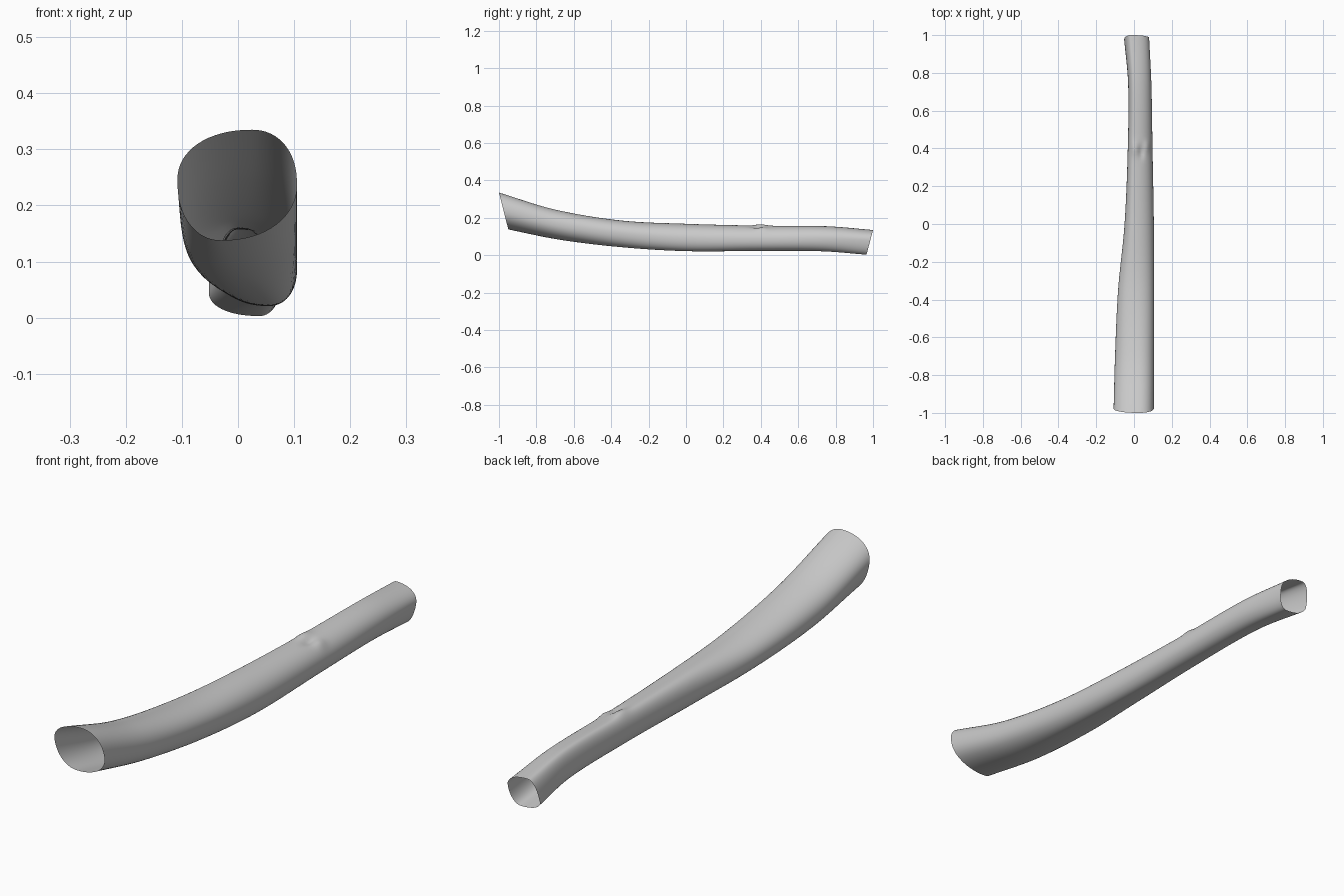
import bpy
import bmesh
import math

RINGS = 120
SEGMENTS = 64

# Each station: position along the tube, then the four extremes of its section
STATIONS = [
    dict(along=-1.0, left=(-.108, .245), right=(.105, .24), top=(.025, .335), bottom=(-.03, .138)),
    dict(along=-.7, left=(-.10, .16), right=(.105, .165), top=(.02, .244), bottom=(.0, .083)),
    dict(along=-.35, left=(-.084, .12), right=(.105, .115), top=(.01, .186), bottom=(.04, .043)),
    dict(along=0.0, left=(-.05, .10), right=(.105, .085), top=(.0, .168), bottom=(.055, .022)),
    dict(along=.4, left=(-.033, .095), right=(.098, .08), top=(.0, .158), bottom=(.045, .023)),
    dict(along=.75, left=(-.031, .08), right=(.092, .085), top=(.0, .155), bottom=(.04, .021)),
    dict(along=1.0, left=(-.052, .045), right=(.08, .08), top=(-.015, .135), bottom=(.038, .003)),
]


def smooth_value(read, t):
    """Cubic Hermite interpolation of one station value."""
    last = len(STATIONS) - 1
    i = 0
    while i < last - 1 and t > STATIONS[i + 1]["along"]:
        i += 1

    def slope(k):
        a, b = STATIONS[max(k - 1, 0)], STATIONS[min(k + 1, last)]
        return (read(b) - read(a)) / (b["along"] - a["along"])

    start, end = STATIONS[i], STATIONS[i + 1]
    span = end["along"] - start["along"]
    u = (t - start["along"]) / span
    rise = u * u * (3 - 2 * u)
    return (read(start) * (1 - rise) + read(end) * rise
            + span * slope(i) * u * (1 - u) ** 2
            - span * slope(i + 1) * u * u * (1 - u))


def extreme(name, t):
    return [smooth_value(lambda s, k=k: s[name][k], t) for k in range(2)]


def bump(x, y, centre_x, centre_y, width, length):
    return math.exp(-((x - centre_x) / width) ** 2 - ((y - centre_y) / length) ** 2)


def section_point(t, angle):
    left, right, top, bottom = (extreme(n, t) for n in ("left", "right", "top", "bottom"))
    c, s = math.cos(angle), math.sin(angle)
    side = right if c >= 0 else left
    cap = top if s >= 0 else bottom
    power = 2 / 2.15
    across, up = abs(c) ** power, abs(s) ** power
    # Quarter arc between a side extreme and a top or bottom extreme
    x = cap[0] + (side[0] - cap[0]) * across
    z = side[1] + (cap[1] - side[1]) * up
    # Lean the open ends so the top edge reaches further out
    height = (z - bottom[1]) / (top[1] - bottom[1])
    reach = .05 if t < 0 else .035
    y = t - t * abs(t) * reach * (1 - height)
    # Small pinched crease on the upper side
    if s > 0:
        crease = (.008 * bump(x, y, .005, .4, .02, .035)
                  + .007 * bump(x, y, .07, .41, .016, .025)
                  - .009 * bump(x, y, .038, .38, .014, .03))
        z += crease * min(1, s * 2)
    return x, y, z


# Plain grey material
grey = bpy.data.materials.new("plain grey")
grey.use_nodes = True
colour = (.6, .6, .6, 1)
grey.diffuse_color = colour
for node in grey.node_tree.nodes:
    if node.type == "BSDF_PRINCIPLED":
        node.inputs["Base Color"].default_value = colour

default_cube = bpy.data.objects.get("Cube")
if default_cube:
    bpy.data.objects.remove(default_cube, do_unlink=True)

# Open tapered tube, lofted ring by ring
bm = bmesh.new()
rings = []
for r in range(RINGS + 1):
    t = -1 + 2 * r / RINGS
    rings.append([bm.verts.new(section_point(t, math.tau * k / SEGMENTS))
                  for k in range(SEGMENTS)])
for near, far in zip(rings, rings[1:]):
    for k in range(SEGMENTS):
        n = (k + 1) % SEGMENTS
        bm.faces.new((near[k], near[n], far[n], far[k]))
for face in bm.faces:
    face.smooth = True

mesh = bpy.data.meshes.new("curved_tube")
bm.to_mesh(mesh)
bm.free()
mesh.materials.append(grey)
tube = bpy.data.objects.new("curved_tube", mesh)
bpy.context.collection.objects.link(tube)
